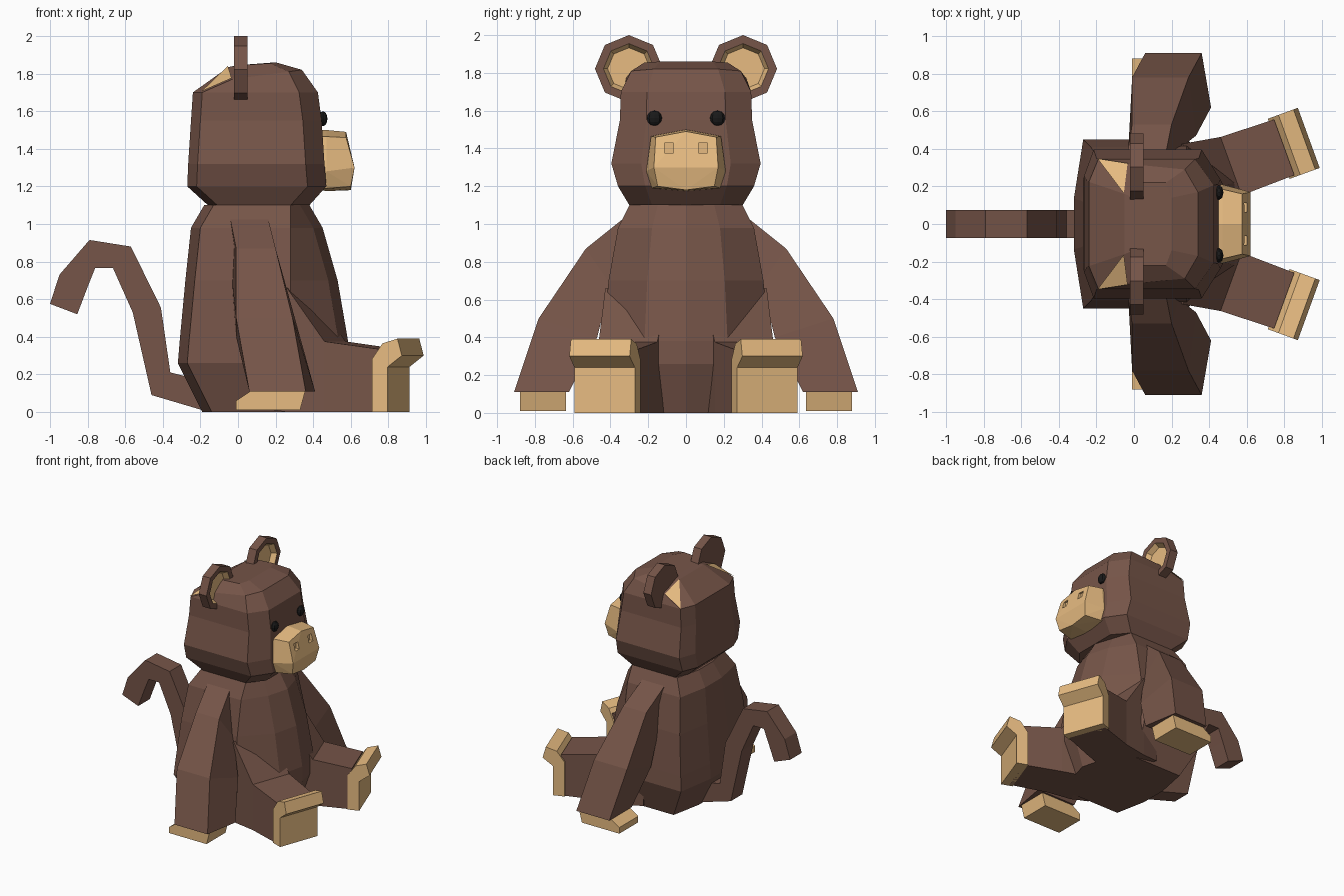
import bpy, bmesh, math
from mathutils import Vector

if "Cube" in bpy.data.objects:
    bpy.data.objects.remove(bpy.data.objects["Cube"])


def material(name, rgb):
    m = bpy.data.materials.new(name)
    m.diffuse_color = (*rgb, 1)
    m.use_nodes = True
    m.node_tree.nodes["Principled BSDF"].inputs["Base Color"].default_value = m.diffuse_color
    return m


BROWN = material("brown_fur", (0.18, 0.09, 0.065))
TAN = material("tan_skin", (0.80, 0.50, 0.22))
BLACK = material("black", (0.01, 0.01, 0.01))


def finish(name, bm, mats, mirror=False):
    bmesh.ops.recalc_face_normals(bm, faces=bm.faces)
    me = bpy.data.meshes.new(name)
    bm.to_mesh(me)
    bm.free()
    for m in mats:
        me.materials.append(m)
    ob = bpy.data.objects.new(name, me)
    bpy.context.collection.objects.link(ob)
    if mirror:
        mod = ob.modifiers.new("Mirror", 'MIRROR')
        mod.use_axis = (False, True, False)
        mod.use_clip = False
        mod.use_mirror_merge = False
    return ob


def loft(name, rings, mat, mirror=False):
    bm = bmesh.new()
    vs = [[bm.verts.new(p) for p in r] for r in rings]
    n = len(vs[0])
    for a, b in zip(vs, vs[1:]):
        for i in range(n):
            j = (i + 1) % n
            bm.faces.new((a[i], a[j], b[j], b[i]))
    bm.faces.new(vs[0])
    bm.faces.new(vs[-1])
    return finish(name, bm, [mat], mirror)


def both_sides(half):
    """Close a half ring across the y = 0 plane."""
    return half + [(x, -y, z) for x, y, z in reversed(half) if y > 1e-6]


# Torso: ridged front, flat sides, narrow back panel
body = [(0.0, -0.19, 0.50, 0.36), (0.26, -0.32, 0.585, 0.45), (0.38, -0.31, 0.585, 0.44),
        (0.70, -0.28, 0.53, 0.41), (0.98, -0.25, 0.45, 0.36), (1.10, -0.18, 0.38, 0.30)]
loft("body", [both_sides([(f, 0, z), (f - 0.05, 0.5 * w, z), (0.28, w, z),
                          (b + 0.05, w, z), (b, 0.3 * w, z)]) for z, b, f, w in body], BROWN)

# Head: chamfered box rings; the crown slopes down at the sides
head = [(1.10, 1.10, -0.16, 0.38, 0.30), (1.20, 1.20, -0.27, 0.47, 0.36),
        (1.32, 1.32, -0.265, 0.46, 0.395), (1.55, 1.55, -0.25, 0.445, 0.35),
        (1.70, 1.70, -0.24, 0.425, 0.345)]
rings = [both_sides([(f, 0.6 * w, z), (f - 0.10, w, z), (b + 0.05, w, z), (b, 0.65 * w, z)])
         for z, _, b, f, w in head]
rings.append(both_sides([(0.34, 0.17, 1.82), (0.27, 0.29, 1.81), (-0.03, 0.32, 1.77), (-0.05, 0.16, 1.835)]))
rings.append(both_sides([(0.20, 0.14, 1.86), (0.17, 0.22, 1.855), (0.02, 0.22, 1.845), (0.0, 0.14, 1.845)]))
loft("head", rings, BROWN)

# Tan triangles behind the ears
bm = bmesh.new()
off = Vector((-0.004, 0.003, 0.006))
bm.faces.new([bm.verts.new(Vector(p) + off) for p in
              ((-0.19, 0.345, 1.70), (-0.03, 0.32, 1.77), (-0.05, 0.16, 1.835))])
finish("head_patch", bm, [TAN], True)

# Ears: upright octagon discs with a recessed tan centre
bm = bmesh.new()
ring = [bm.verts.new((-0.02, 0.302 + 0.18 * math.sin(i * math.pi / 4),
                      1.822 + 0.178 * math.cos(i * math.pi / 4))) for i in range(8)]
back = bm.faces.new(ring)
front = bmesh.ops.extrude_face_region(bm, geom=[back], use_keep_orig=True)['geom']
cap = [g for g in front if isinstance(g, bmesh.types.BMFace)][0]
bmesh.ops.translate(bm, verts=cap.verts, vec=(0.07, 0, 0))
bmesh.ops.recalc_face_normals(bm, faces=bm.faces)
bmesh.ops.inset_region(bm, faces=[cap], thickness=0.045)
wall = bmesh.ops.inset_region(bm, faces=[cap], thickness=0.022)['faces']
bmesh.ops.translate(bm, verts=cap.verts, vec=(-0.04, 0, 0))
for f in wall + [cap]:
    f.material_index = 1
finish("ear", bm, [BROWN, TAN], True)

# Muzzle: convex wedge with two square nostrils
half = [(0.40, 0, 1.50), (0.40, 0.185, 1.465), (0.47, 0.185, 1.465), (0.47, 0, 1.50),
        (0.40, 0.21, 1.28), (0.47, 0.21, 1.28), (0.40, 0.18, 1.19), (0.47, 0.18, 1.19),
        (0.47, 0, 1.175), (0.575, 0, 1.49), (0.575, 0.16, 1.46), (0.62, 0.17, 1.30),
        (0.60, 0.15, 1.20), (0.60, 0, 1.18)]
bm = bmesh.new()
for p in both_sides(half):
    bm.verts.new(p)
hull = bmesh.ops.convex_hull(bm, input=bm.verts)
bmesh.ops.delete(bm, geom=[v for v in bm.verts if not v.link_faces], context='VERTS')
muzzle = finish("muzzle", bm, [TAN])


def box(y0, y1, x0, x1, z0, z1):
    return [[(x0, y, z0), (x1, y, z0), (x1, y, z1), (x0, y, z1)] for y in (y0, y1)]


cutter = loft("nostril_cutter", box(0.065, 0.113, 0.572, 0.70, 1.375, 1.43), TAN, True)
cutter.hide_render = True
cutter.hide_viewport = True
cut = muzzle.modifiers.new("Nostrils", 'BOOLEAN')
cut.operation = 'DIFFERENCE'
cut.solver = 'EXACT'
cut.object = cutter

# Eyes
bm = bmesh.new()
bmesh.ops.create_uvsphere(bm, u_segments=8, v_segments=6, radius=0.04)
for v in bm.verts:
    v.co = (0.452 + v.co.x * 0.6, 0.167 + v.co.y, 1.56 + v.co.z)
finish("eye", bm, [BLACK], True)

# Arms: four-sided, flaring from shoulder to wrist
loft("arm", [
    [(-0.05, 0.28, 1.07), (0.15, 0.28, 1.07), (0.18, 0.20, 0.90), (-0.03, 0.20, 0.90)],
    [(-0.01, 0.53, 0.87), (0.20, 0.53, 0.87), (0.24, 0.40, 0.68), (-0.03, 0.40, 0.68)],
    [(-0.01, 0.78, 0.50), (0.29, 0.78, 0.50), (0.33, 0.47, 0.40), (-0.01, 0.47, 0.40)],
    [(0.06, 0.91, 0.11), (0.36, 0.91, 0.11), (0.41, 0.62, 0.11), (0.06, 0.62, 0.11)]], BROWN, True)

# Hands: flat slabs with a sloping back edge
hand = [(-0.01, 0.01), (0.33, 0.01), (0.36, 0.12), (0.08, 0.12), (-0.01, 0.06)]
loft("hand", [[(x, y, z) for x, z in hand] for y in (0.635, 0.88)], TAN, True)


# Legs and feet are laid out along a direction splayed 20 degrees outwards
def splay(s, v, z):
    c, n = math.cos(math.radians(20)), math.sin(math.radians(20))
    return (0.77 + c * s - n * v, 0.40 + n * s + c * v, z)


leg = [(-0.62, -0.12, 0.22, 0.50, 0.02), (-0.47, -0.16, 0.20, 0.66, 0.0),
       (-0.27, -0.165, 0.165, 0.375, 0.0), (0.03, -0.16, 0.155, 0.335, 0.0)]
loft("leg", [[splay(s, a, lo), splay(s, b, lo), splay(s, b, hi), splay(s, a, hi)]
             for s, a, b, hi, lo in leg], BROWN, True)

foot = [(0.0, 0.0), (0.09, 0.0), (0.09, 0.24), (0.17, 0.30), (0.145, 0.39), (0.06, 0.365), (0.0, 0.28)]
loft("foot", [[splay(s, v, z) for s, z in foot] for v in (-0.17, 0.17)], TAN, True)

# Tail: square strip that rises and curls over
tail = [((-0.19, 0.01), (-0.20, 0.17)), ((-0.46, 0.09), (-0.36, 0.21)), ((-0.56, 0.53), (-0.41, 0.555)),
        ((-0.665, 0.765), (-0.57, 0.88)), ((-0.76, 0.765), (-0.79, 0.915)),
        ((-0.855, 0.52 + 0.165), (-0.95, 0.73)), ((-0.855, 0.52), (-1.0, 0.575))]
tail[5] = ((-0.80, 0.665), (-0.95, 0.73))
loft("tail", [[(a[0], -0.075, a[1]), (a[0], 0.075, a[1]), (b[0], 0.075, b[1]), (b[0], -0.075, b[1])]
              for a, b in tail], BROWN)
